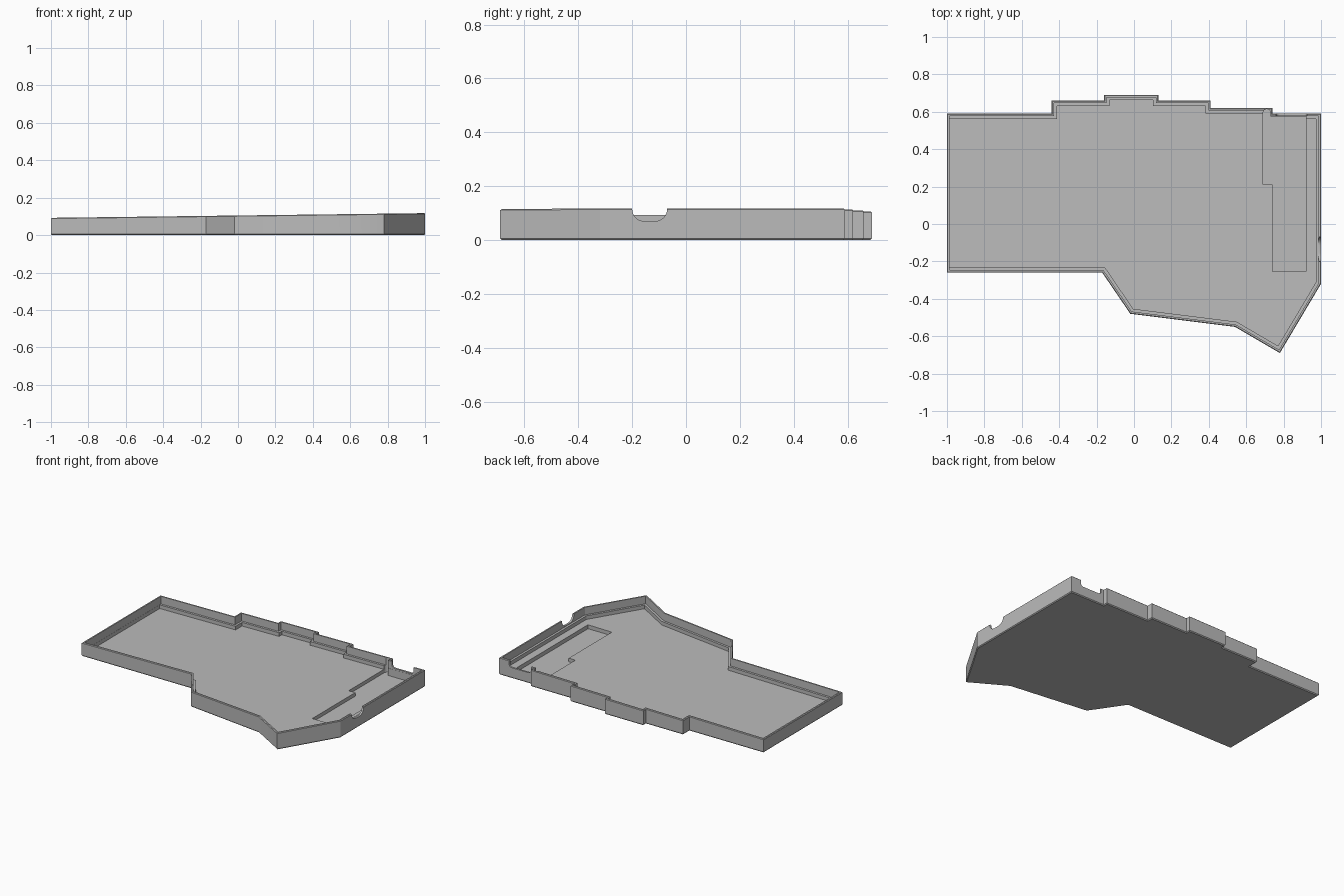
import bpy, bmesh, math
from mathutils import Vector

cube = bpy.data.objects.get("Cube")
if cube:
    bpy.data.objects.remove(cube, do_unlink=True)

grey = bpy.data.materials.new("plain_grey")
grey.use_nodes = True
colour = (0.5, 0.5, 0.5, 1)
grey.diffuse_color = colour
grey.node_tree.nodes["Principled BSDF"].inputs["Base Color"].default_value = colour

# Clockwise plan of the tray; the last edge is the plain end wall
PLAN = [Vector(p) for p in [
    (-1, .59), (-.44, .59), (-.44, .66), (-.16, .66), (-.16, .69), (.13, .69),
    (.13, .66), (.41, .66), (.41, .62), (.74, .62), (.74, .59), (1, .59),
    (1, -.32), (.78, -.69), (.54, -.55), (-.02, -.48), (-.17, -.26), (-1, -.26)]]
SLOPE = 0.0125


def inset(distance, end_distance=None):
    """Move every plan edge inwards and return the mitred corners."""
    count = len(PLAN)
    dist = [distance] * count
    if end_distance is not None:
        dist[-1] = end_distance
    normals = []
    for i, p in enumerate(PLAN):
        d = (PLAN[(i + 1) % count] - p).normalized()
        normals.append(Vector((d.y, -d.x)))
    corners = []
    for i, p in enumerate(PLAN):
        a, b = normals[i - 1], normals[i]
        da, db = dist[i - 1], dist[i]
        det = a.x * b.y - a.y * b.x
        corners.append(p + Vector((da * b.y - db * a.y, db * a.x - da * b.x)) / det)
    return corners


def make_object(name, bm):
    bmesh.ops.recalc_face_normals(bm, faces=bm.faces)
    mesh = bpy.data.meshes.new(name)
    bm.to_mesh(mesh)
    bm.free()
    obj = bpy.data.objects.new(name, mesh)
    bpy.context.collection.objects.link(obj)
    mesh.materials.append(grey)
    return obj


def skin(name, rings):
    """Close a stack of matching rings into a solid."""
    bm = bmesh.new()
    loops = [[bm.verts.new(co) for co in ring] for ring in rings]
    for low, high in zip(loops, loops[1:]):
        n = len(low)
        for i in range(n):
            j = (i + 1) % n
            bm.faces.new((low[i], low[j], high[j], high[i]))
    bm.faces.new(loops[0])
    bm.faces.new(loops[-1])
    return make_object(name, bm)


def ring(points, height, slope):
    return [(p.x, p.y, height + slope * p.x) for p in points]


# Tray: chamfered base, outer wall, rim, ledge and tilted floor
RIM, LEDGE, FLOOR = 0.105, 0.0525, 0.0275
tray = skin("keyboard_tray", [
    ring(inset(.005), 0, 0),
    ring(inset(0), .006, 0),
    ring(inset(0), RIM - .004, SLOPE),
    ring(inset(.004), RIM, SLOPE),
    ring(inset(.013), RIM, SLOPE),
    ring(inset(.013), LEDGE, SLOPE),
    ring(inset(.028, .014), LEDGE, SLOPE),
    ring(inset(.028, .014), FLOOR, SLOPE)])


def cut(cutter):
    cutter.hide_render = True
    mod = tray.modifiers.new(cutter.name, "BOOLEAN")
    mod.operation = "DIFFERENCE"
    mod.solver = "EXACT"
    mod.object = cutter
    bpy.context.view_layer.objects.active = tray
    bpy.ops.object.modifier_apply(modifier=mod.name)
    bpy.data.objects.remove(cutter, do_unlink=True)


def notch_profile(a, b, bottom, top, radius):
    """Upright slot outline with rounded lower corners."""
    pts = [(a, top)]
    for centre, start in ((a + radius, math.pi), (b - radius, 1.5 * math.pi)):
        for k in range(9):
            t = start + k * math.pi / 16
            pts.append((centre + radius * math.cos(t),
                        bottom + radius + radius * math.sin(t)))
    return pts + [(b, top)]


# Stepped pocket in the floor for the electronics
pocket = [(.69, .576), (.92, .576), (.92, -.255), (.74, -.255), (.74, .21), (.69, .21)]
cut(skin("pocket_cutter", [[(x, y, z) for x, y in pocket] for z in (.012, .2)]))

# Rounded opening in the right-hand wall
side = notch_profile(-.2, -.07, .07, .2, .045)
cut(skin("side_notch_cutter", [[(x, y, z) for y, z in side] for x in (.95, 1.1)]))

# Port opening in the back wall
port = notch_profile(.76, .925, .072, .2, .02)
cut(skin("port_cutter", [[(x, y, z) for x, z in port] for y in (.55, .65)]))

# Round-ended slot inside the back wall
arch = [(.69, .56)] + [(.71 + .02 * math.cos(t), .594 + .02 * math.sin(t))
                       for t in [math.pi * (1 - k / 12) for k in range(13)]] + [(.73, .56)]
cut(skin("slot_cutter", [[(x, y, z) for x, y in arch] for z in (.012, .2)]))

# Crisp edges with smooth rounds
bpy.ops.object.select_all(action="DESELECT")
tray.select_set(True)
bpy.context.view_layer.objects.active = tray
bpy.ops.object.shade_smooth_by_angle(angle=math.radians(25))
